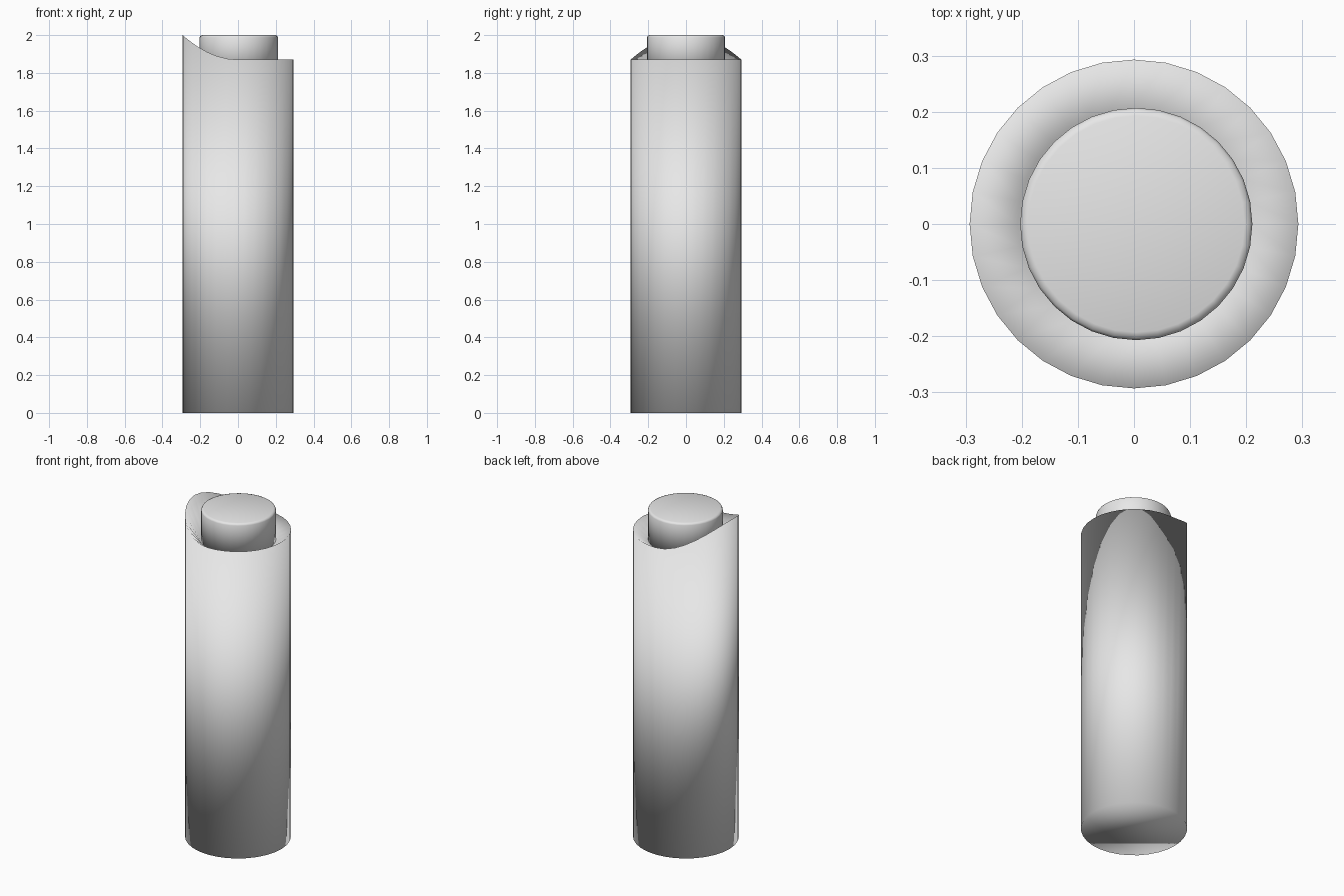
import bpy
import bmesh
from math import cos, sin, pi

SIDES = 32
RADIUS = 0.293
BUTTON_RADIUS = 0.207
FLOOR_Z = 1.81

cube = bpy.data.objects.get("Cube")
if cube:
    bpy.data.objects.remove(cube, do_unlink=True)

grey = bpy.data.materials.new("plain light grey")
grey.use_nodes = True
colour = (0.8, 0.8, 0.8, 1)
grey.diffuse_color = colour
grey.node_tree.nodes["Principled BSDF"].inputs["Base Color"].default_value = colour


def rim_height(x):
    """Level on the left half, sweeping up to a peak on the right."""
    return 1.87 + 0.13 * (min(x, 0) / RADIUS) ** 2


def ring(bm, radius, height, cx=0):
    verts = []
    for i in range(SIDES):
        a = 2 * pi * i / SIDES
        x, y = radius * cos(a), radius * sin(a)
        z = height(x) if callable(height) else height
        verts.append(bm.verts.new((cx + x, y, z)))
    return verts


def stacked_rings(name, profile, cx=0):
    """Skin a list of (radius, height) rings and cap both ends."""
    bm = bmesh.new()
    rings = [ring(bm, r, h, cx) for r, h in profile]
    for low, high in zip(rings, rings[1:]):
        for i in range(SIDES):
            j = (i + 1) % SIDES
            bm.faces.new((low[i], low[j], high[j], high[i]))
    bm.faces.new(rings[0][::-1])
    bm.faces.new(rings[-1])
    for face in bm.faces:
        face.smooth = True
    mesh = bpy.data.meshes.new(name)
    bm.to_mesh(mesh)
    bm.free()
    mesh.materials.append(grey)
    obj = bpy.data.objects.new(name, mesh)
    bpy.context.collection.objects.link(obj)
    return obj


# Body: one softly shaded tube with a sloping funnel inside the rim
stacked_rings("body", [
    (RADIUS, 0),
    (RADIUS, rim_height),
    (BUTTON_RADIUS, FLOOR_Z),
])

# Button: short cylinder with a slightly rounded top edge
stacked_rings("button", [
    (BUTTON_RADIUS, FLOOR_Z - 0.02),
    (BUTTON_RADIUS, 1.988),
    (BUTTON_RADIUS - 0.004, 1.996),
    (BUTTON_RADIUS - 0.014, 2.0),
], cx=0.004)
